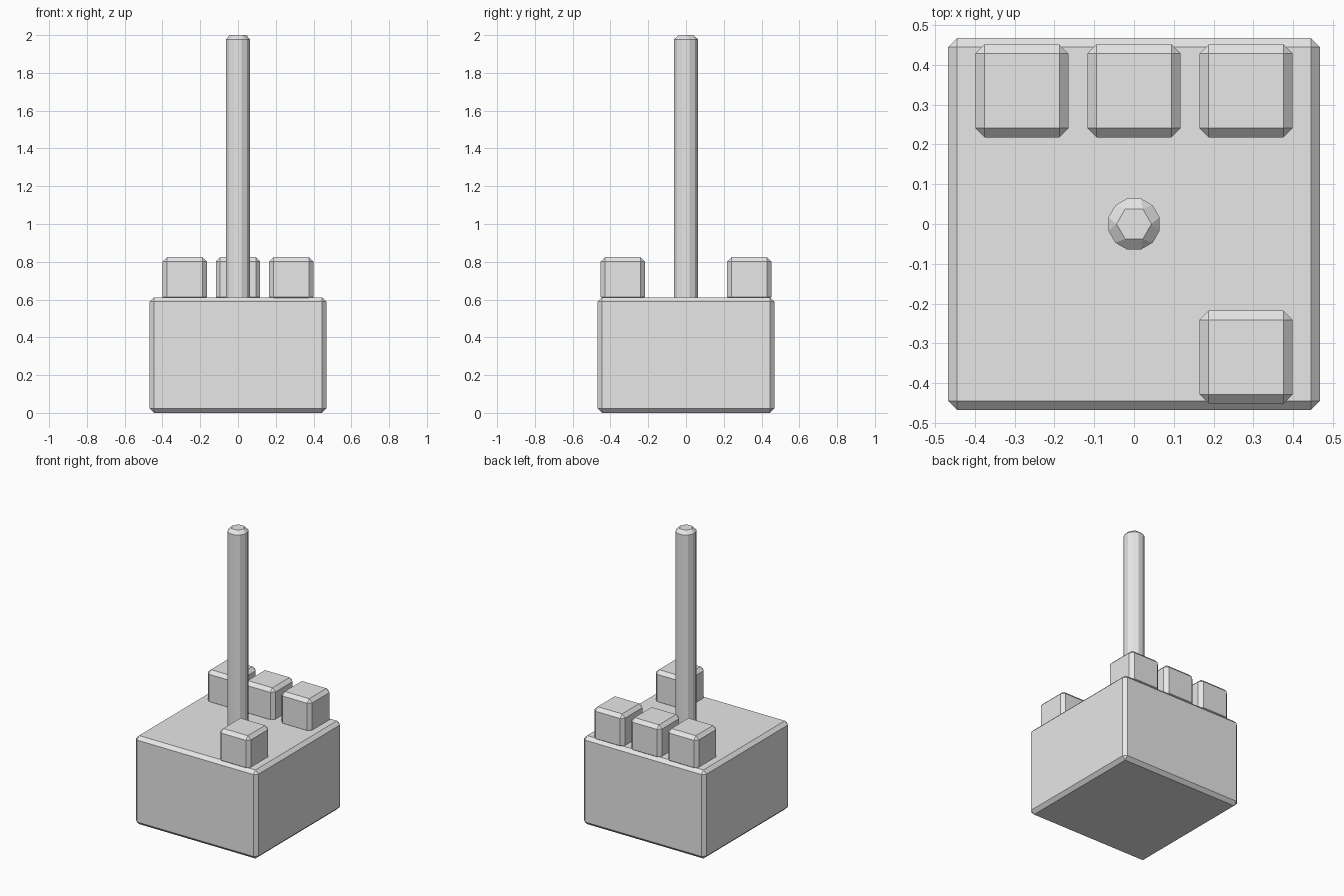
import bpy, bmesh
from math import cos, sin, radians

default = bpy.data.objects.get("Cube")
if default:
    bpy.data.objects.remove(default, do_unlink=True)

BEVEL = 0.023

grey = bpy.data.materials.new("light_grey")
grey.use_nodes = True
grey.diffuse_color = (0.8, 0.8, 0.8, 1)
grey.node_tree.nodes["Principled BSDF"].inputs["Base Color"].default_value = (0.8, 0.8, 0.8, 1)


def add_object(name, bm):
    bmesh.ops.recalc_face_normals(bm, faces=bm.faces)
    mesh = bpy.data.meshes.new(name)
    bm.to_mesh(mesh)
    bm.free()
    mesh.materials.append(grey)
    obj = bpy.data.objects.new(name, mesh)
    bpy.context.collection.objects.link(obj)
    return obj


def chamfered_box(name, centre, size):
    bm = bmesh.new()
    bmesh.ops.create_cube(bm, size=1)
    for v in bm.verts:
        v.co = [c + p * s for c, p, s in zip(centre, v.co, size)]
    bmesh.ops.bevel(bm, geom=bm.edges[:], offset=BEVEL, segments=1,
                    affect='EDGES', clamp_overlap=True)
    return add_object(name, bm)


def ring(bm, sides, radius, z, turn=0):
    return [bm.verts.new((radius * cos(radians(turn + 360 * i / sides)),
                          radius * sin(radians(turn + 360 * i / sides)), z))
            for i in range(sides)]


# Base block
chamfered_box("base", (0, 0, 0.306), (0.936, 0.936, 0.612))

# Studs: a row along the back and one at the front left corner
studs = {"back_right_stud": (-0.282, 0.335), "back_middle_stud": (0, 0.335),
         "back_left_stud": (0.282, 0.335), "front_left_stud": (0.282, -0.335)}
for name, (x, y) in studs.items():
    chamfered_box(name, (x, y, 0.707), (0.234, 0.234, 0.234))

# Pole: hexagonal bar with chamfered edges, narrowing to a hexagon at each end
bm = bmesh.new()
bottom, top = 0.57, 2.0
ring(bm, 6, 0.044, bottom)
ring(bm, 12, 0.0665, bottom + BEVEL, 15)
ring(bm, 12, 0.0665, top - BEVEL, 15)
ring(bm, 6, 0.044, top)
bmesh.ops.convex_hull(bm, input=bm.verts[:])
bmesh.ops.dissolve_limit(bm, angle_limit=radians(1), verts=bm.verts[:], edges=bm.edges[:])
add_object("pole", bm)
